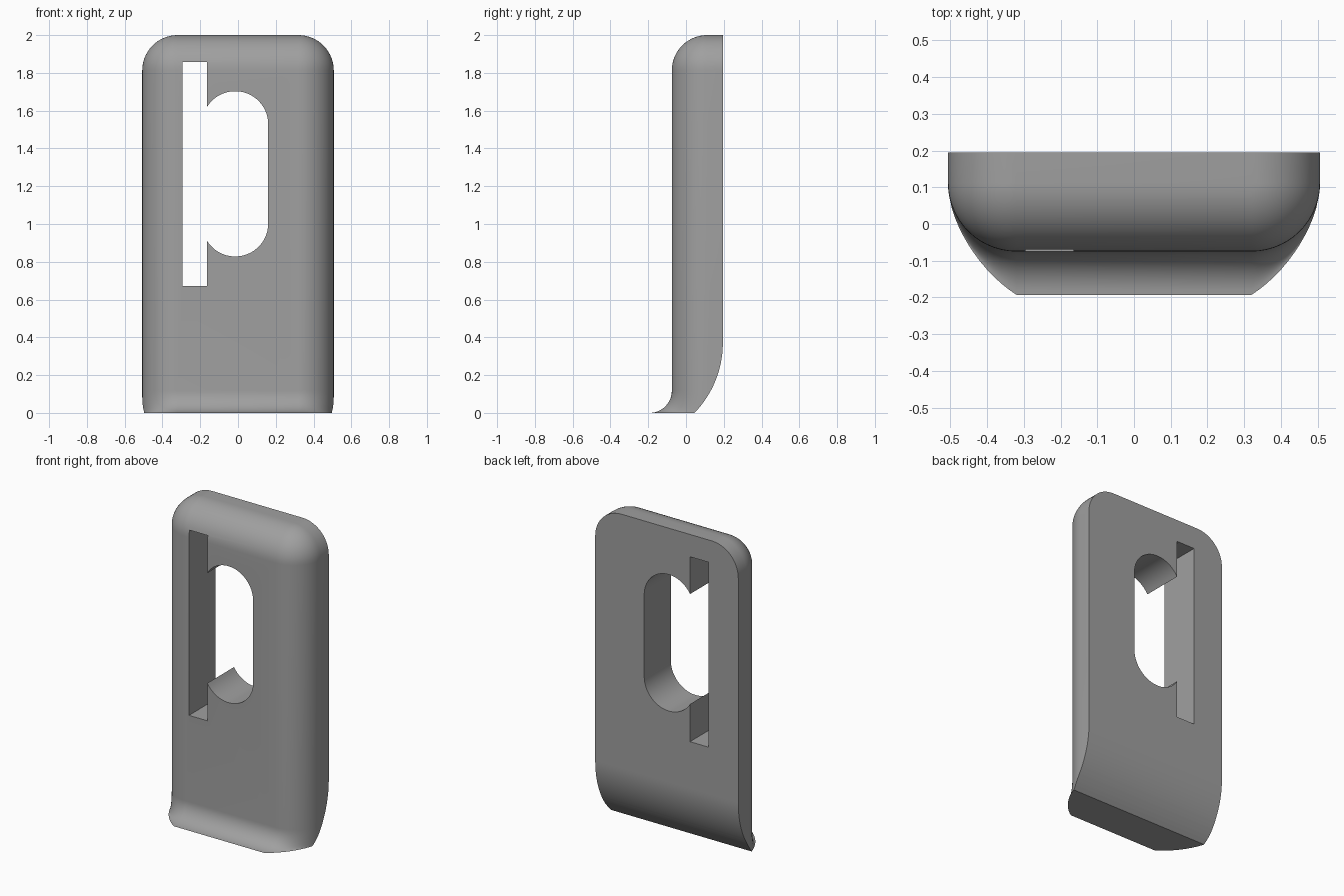
import bpy, bmesh, math

if "Cube" in bpy.data.objects:
    bpy.data.objects.remove(bpy.data.objects["Cube"])

R = 0.187                          # rounding of front and top edges
CX, CY, CZ = 0.32, 0.112, 2 - R    # centre of the corner rounding
BACK, LIP = 0.195, 0.118           # back plane, lip flare radius
N = 14

grey = bpy.data.materials.new("grey_plastic")
grey.diffuse_color = (0.35, 0.35, 0.35, 1)
grey.use_nodes = True
grey.node_tree.nodes["Principled BSDF"].inputs["Base Color"].default_value = grey.diffuse_color


def make(name, bm):
    bmesh.ops.remove_doubles(bm, verts=bm.verts, dist=1e-5)
    bmesh.ops.dissolve_degenerate(bm, edges=bm.edges, dist=1e-5)
    bmesh.ops.recalc_face_normals(bm, faces=bm.faces)
    me = bpy.data.meshes.new(name)
    bm.to_mesh(me)
    bm.free()
    me.materials.append(grey)
    ob = bpy.data.objects.new(name, me)
    bpy.context.collection.objects.link(ob)
    return ob


def prism(name, pts, place, a, b):
    """Extrude a 2D outline between depths a and b."""
    bm = bmesh.new()
    lo, hi = ([bm.verts.new(place(p, q, d)) for p, q in pts] for d in (a, b))
    bm.faces.new(lo)
    bm.faces.new(hi[::-1])
    for i in range(len(pts)):
        j = (i + 1) % len(pts)
        bm.faces.new((lo[i], lo[j], hi[j], hi[i]))
    return make(name, bm)


def section(z):
    """Outline at height z: rounded front corners, flared lip below."""
    rho = math.sqrt(max(0, R * R - max(0, z - CZ) ** 2))
    flare = LIP - math.sqrt(LIP ** 2 - (LIP - z) ** 2) if z < LIP else 0
    right = []
    for i in range(N + 1):
        t = math.pi / 2 * i / N
        right.append((CX + rho * math.sin(t),
                      CY - rho * math.cos(t) - flare * (1 - math.sin(t))))
    right.append((CX + rho, BACK))
    return [(-x, y) for x, y in reversed(right)] + right


# Body: stacked sections from lip to rounded top
heights = [LIP * (1 - math.cos(math.pi / 2 * i / N)) for i in range(N + 1)]
heights += [CZ + R * math.sin(math.pi / 2 * i / N) for i in range(N + 1)]
bm = bmesh.new()
rings = [[bm.verts.new((x, y, z)) for x, y in section(z)] for z in heights]
for a, b in zip(rings, rings[1:]):
    for i in range(len(a)):
        j = (i + 1) % len(a)
        bm.faces.new((a[i], a[j], b[j], b[i]))
bm.faces.new(rings[0][::-1])
# Top strip, where the last ring has collapsed to a flat rectangle
top = rings[-1]
bm.faces.new((top[0], top[1], top[-2], top[-1]))
body = make("holder_body", bm)

# Curved undercut at the lower back
RB, ZB = 0.531, 0.37
under = [(BACK - RB + math.sqrt(RB ** 2 - (ZB - z) ** 2), z)
         for z in [ZB - 0.385 * i / 20 for i in range(20, -1, -1)]]
under += [(0.5, ZB), (0.5, under[0][1])]
undercut = prism("undercut_cutter", under, lambda p, q, d: (d, p, q), -1, 1)

# Through opening: straight slot merged with a round-ended hole
SL, SR, SB, ST = -0.295, -0.165, 0.672, 1.857
HX, HR, ZLO, ZHI = -0.015, 0.175, 1.003, 1.528
lim = math.acos((SR - HX) / HR)
outline = [(SL, SB), (SR, SB)]
outline += [(HX + HR * math.cos(a), ZLO + HR * math.sin(a))
            for a in [-lim * (1 - i / 24) for i in range(25)]]
outline += [(HX + HR * math.cos(a), ZHI + HR * math.sin(a))
            for a in [lim * i / 24 for i in range(25)]]
outline += [(SR, ST), (SL, ST)]
opening = prism("opening_cutter", outline, lambda p, q, d: (p, d, q), -0.5, 0.5)

bpy.context.view_layer.objects.active = body
for cutter in (undercut, opening):
    m = body.modifiers.new("cut", 'BOOLEAN')
    m.operation, m.solver, m.object = 'DIFFERENCE', 'EXACT', cutter
    bpy.ops.object.modifier_apply(modifier=m.name)
    bpy.data.objects.remove(cutter)

body.select_set(True)
bpy.ops.object.shade_smooth_by_angle(angle=math.radians(30))
